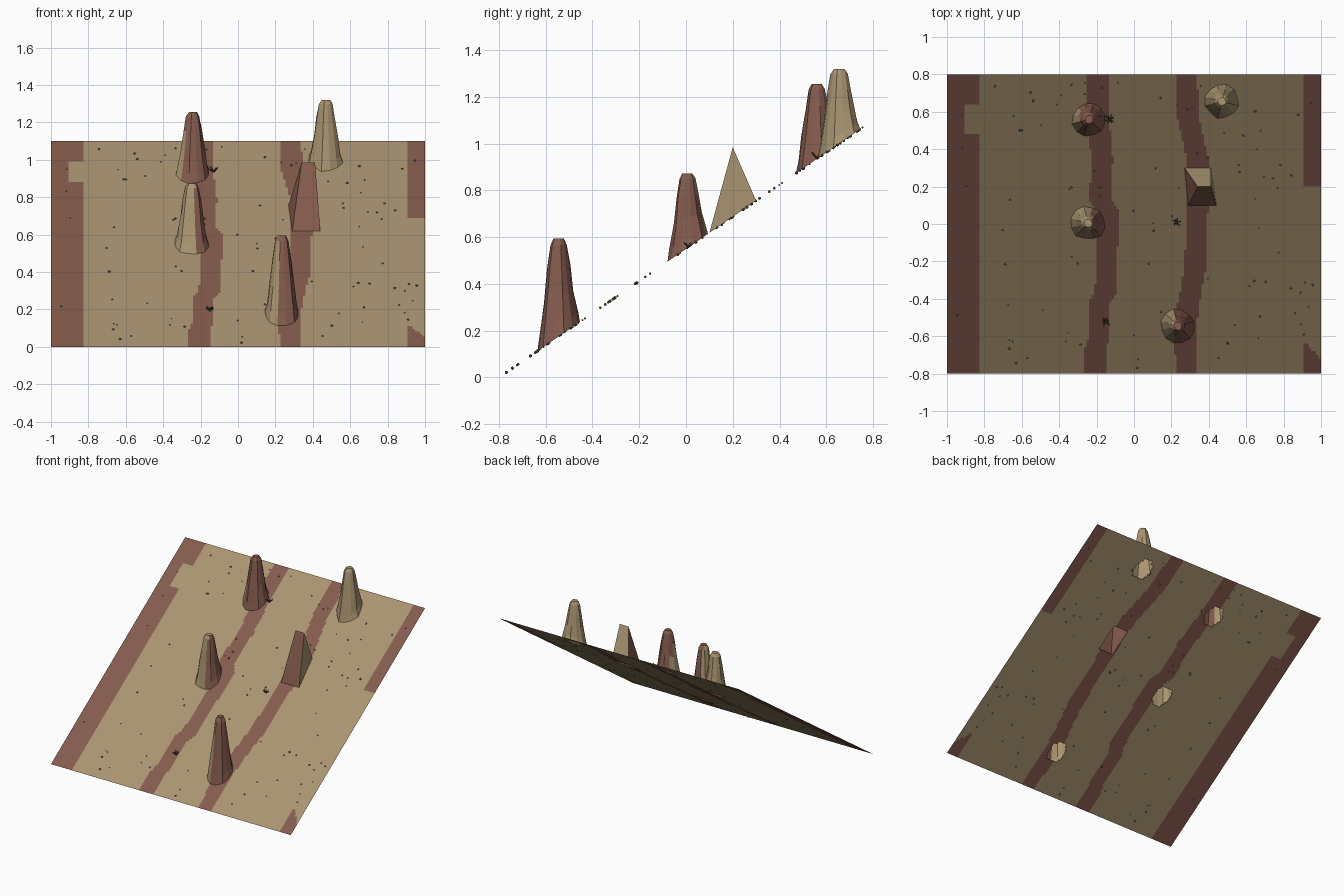
import bpy, bmesh, math, random
from mathutils import Matrix, Vector

random.seed(4)
cube = bpy.data.objects.get("Cube")
if cube:
    bpy.data.objects.remove(cube, do_unlink=True)

SLOPE = 1.1 / 1.6


def ground_z(y):
    return (y + 0.8) * SLOPE


def material(name, rgb):
    m = bpy.data.materials.new(name)
    m.use_nodes = True
    m.diffuse_color = (*rgb, 1)
    m.node_tree.nodes["Principled BSDF"].inputs["Base Color"].default_value = (*rgb, 1)
    return m


SAND = material("sand", (0.40, 0.30, 0.165))
CLAY = material("red_clay", (0.235, 0.105, 0.075))
STONE = material("pebble_brown", (0.20, 0.145, 0.08))
TWIG = material("dry_twig", (0.11, 0.075, 0.045))


def finish(bm, name, *mats):
    me = bpy.data.meshes.new(name)
    bm.to_mesh(me)
    bm.free()
    ob = bpy.data.objects.new(name, me)
    for m in mats:
        me.materials.append(m)
    bpy.context.collection.objects.link(ob)
    return ob


# Centre lines of the two winding clay bands, as (y, x)
BAND_A = [(-0.8, -0.21), (-0.68, -0.21), (-0.6, -0.185), (-0.42, -0.185), (-0.37, -0.15),
          (0.08, -0.14), (0.12, -0.18), (0.35, -0.17), (0.55, -0.19), (0.8, -0.195)]
BAND_B = [(-0.8, 0.28), (-0.55, 0.275), (-0.4, 0.295), (-0.22, 0.33), (0.05, 0.335),
          (0.28, 0.35), (0.45, 0.315), (0.6, 0.285), (0.8, 0.28)]


def along(path, y):
    for (y0, x0), (y1, x1) in zip(path, path[1:]):
        if y <= y1:
            return x0 + (x1 - x0) * (y - y0) / (y1 - y0)
    return path[-1][1]


def is_clay(x, y):
    if x < (-0.91 if 0.48 < y < 0.64 else -0.82):
        return True
    if x > 0.91 and (y > 0.2 or y < -0.72 + (1 - x)):
        return True
    return any(abs(x - along(p, y)) < 0.058 for p in (BAND_A, BAND_B))


# Rock spires: x, y, height, x beyond which the rock is clay
SPIRES = [(-0.24, 0.56, 0.32, -0.285), (-0.245, 0.005, 0.32, -0.225),
          (0.235, -0.545, 0.42, 0.22), (0.47, 0.655, 0.32, 9)]
WEDGE = (0.355, 0.2)


def in_hole(x, y):
    if abs(x - WEDGE[0]) < 0.055 and abs(y - WEDGE[1]) < 0.08:
        return True
    return any(math.hypot(x - s[0], y - s[1]) < 0.064 for s in SPIRES)


# Sloping ground sheet, open under the hollow rocks
bm = bmesh.new()
NX, NY = 150, 80
rows = []
for j in range(NY + 1):
    y = -0.8 + 1.6 * j / NY
    rows.append([bm.verts.new((-1 + 2 * i / NX, y, ground_z(y))) for i in range(NX + 1)])
for a, b in zip(rows, rows[1:]):
    for i in range(NX):
        c = (a[i].co + b[i + 1].co) / 2
        if not in_hole(c.x, c.y):
            f = bm.faces.new((a[i], a[i + 1], b[i + 1], b[i]))
            f.material_index = int(is_clay(c.x, c.y))
bmesh.ops.delete(bm, geom=[v for v in bm.verts if not v.link_faces], context="VERTS")
finish(bm, "sloping_ground", SAND, CLAY)


# Fluted spires: rings that start on the slope and level out upward
PROFILE = [(0, 0.09), (0.12, 0.08), (0.4, 0.064), (0.7, 0.049), (0.93, 0.036), (1, 0.022)]
SIDES = 12


def spire(name, cx, cy, h, split):
    bm = bmesh.new()
    flute = [random.uniform(0.92, 1.07) for _ in range(SIDES)]
    rings = []
    for t, r in PROFILE:
        ring = []
        for k in range(SIDES):
            a = math.tau * (k + 0.5) / SIDES
            rr = r * flute[k] * (random.uniform(0.95, 1.05) if t else 1)
            x, y = cx + rr * math.cos(a), cy + rr * math.sin(a)
            z = ground_z(cy) + (y - cy) * SLOPE * (1 - t) + h * t
            ring.append(bm.verts.new((x, y, z)))
        rings.append(ring)
    for a, b in zip(rings, rings[1:]):
        for k in range(SIDES):
            n = (k + 1) % SIDES
            bm.faces.new((a[k], a[n], b[n], b[k]))
    bm.faces.new(rings[-1])
    for f in bm.faces:
        f.material_index = int(f.calc_center_median().x > split)
    finish(bm, name, SAND, CLAY)


for i, s in enumerate(SPIRES):
    spire(f"rock_spire_{i + 1}", *s)

# Ridge-topped wedge rock
bm = bmesh.new()
base = [bm.verts.new((x, y, ground_z(y)))
        for x, y in ((0.29, 0.1), (0.44, 0.1), (0.41, 0.3), (0.27, 0.3))]
ridge = [bm.verts.new((x, WEDGE[1], 0.985)) for x in (0.34, 0.412)]
sides = [(base[0], base[1], ridge[1], ridge[0]), (base[1], base[2], ridge[1]),
         (base[2], base[3], ridge[0], ridge[1]), (base[3], base[0], ridge[0])]
for i, vs in enumerate(sides):
    bm.faces.new(vs).material_index = int(i in (0, 3))
finish(bm, "wedge_rock", SAND, CLAY)

# Scattered pebbles
bm = bmesh.new()
for _ in range(95):
    x, y = random.uniform(-0.97, 0.97), random.uniform(-0.77, 0.77)
    if not in_hole(x, y):
        bmesh.ops.create_icosphere(bm, subdivisions=1, radius=random.uniform(0.004, 0.008),
                                   matrix=Matrix.Translation((x, y, ground_z(y))))
finish(bm, "pebbles", STONE)


# Small dry shrubs made of thin tapering twigs
def shrub(name, x, y, size):
    bm = bmesh.new()
    for k in range(9):
        a = math.tau * k / 9 + random.uniform(-0.3, 0.3)
        d = Vector((math.cos(a), math.sin(a), random.uniform(0.5, 1.3))).normalized()
        length = size * random.uniform(0.6, 1.1)
        start = Vector((x, y, ground_z(y)))
        m = Matrix.Translation(start + d * length / 2) @ d.to_track_quat("Z", "Y").to_matrix().to_4x4()
        bmesh.ops.create_cone(bm, cap_ends=True, segments=4, radius1=0.004,
                              radius2=0.0015, depth=length, matrix=m)
    finish(bm, name, TWIG)


for i, (x, y, size) in enumerate(((-0.13, 0.56, 0.045), (0.225, 0.01, 0.035), (-0.15, -0.52, 0.04))):
    shrub(f"dry_shrub_{i + 1}", x, y, size)
